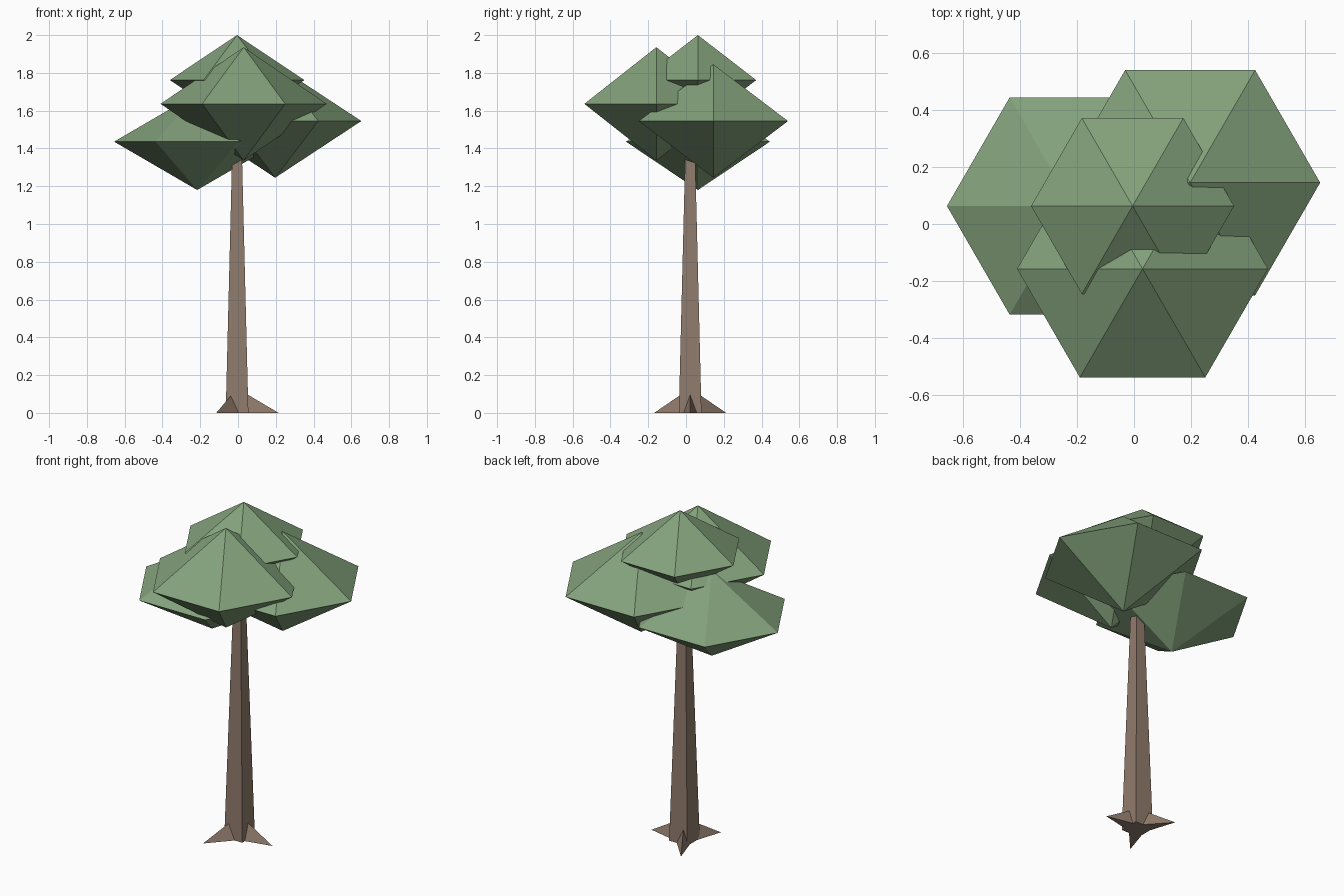
import bpy
from math import cos, sin, pi, radians

if "Cube" in bpy.data.objects:
    bpy.data.objects.remove(bpy.data.objects["Cube"])

CX, CY = -0.005, 0.022  # trunk axis


def material(name, rgb):
    m = bpy.data.materials.new(name)
    m.diffuse_color = (*rgb, 1)
    m.use_nodes = True
    m.node_tree.nodes["Principled BSDF"].inputs["Base Color"].default_value = m.diffuse_color
    return m


leaf = material("leaf_green", (0.23, 0.36, 0.20))
bark = material("bark_brown", (0.28, 0.20, 0.15))


def make(name, verts, faces, mat):
    me = bpy.data.meshes.new(name)
    me.from_pydata(verts, [], faces)
    me.materials.append(mat)
    ob = bpy.data.objects.new(name, me)
    bpy.context.collection.objects.link(ob)
    return ob


def foliage(name, x, y, z, r, h):
    """Six-sided double pyramid."""
    ring = [(x + r * cos(i * pi / 3), y + r * sin(i * pi / 3), z) for i in range(6)]
    verts = ring + [(x, y, z + h), (x, y, z - h)]
    faces = []
    for i in range(6):
        j = (i + 1) % 6
        faces += [(i, j, 6), (j, i, 7)]
    make(name, verts, faces, leaf)


def root(name, angle, length=0.22, width=0.048, height=0.13):
    """Pointed wedge running out from the trunk axis."""
    c, s = cos(angle), sin(angle)
    verts = [(CX + length * c, CY + length * s, 0),
             (CX - width * s, CY + width * c, 0),
             (CX + width * s, CY - width * c, 0),
             (CX, CY, height)]
    make(name, verts, [(0, 1, 3), (2, 0, 3), (1, 2, 3), (0, 2, 1)], bark)


# Crown
foliage("foliage_top", -0.005, 0.063, 1.762, 0.356, 0.238)
foliage("foliage_front", 0.03, -0.157, 1.636, 0.44, 0.30)
foliage("foliage_right", 0.197, 0.145, 1.545, 0.456, 0.30)
foliage("foliage_left", -0.216, 0.063, 1.436, 0.44, 0.256)

# Tapered square trunk
verts = [(CX + sx * w, CY + sy * w, z)
         for w, z in ((0.06, 0), (0.024, 1.45))
         for sx, sy in ((-1, -1), (1, -1), (1, 1), (-1, 1))]
sides = [(i, (i + 1) % 4, (i + 1) % 4 + 4, i + 4) for i in range(4)]
make("trunk", verts, sides + [(3, 2, 1, 0), (4, 5, 6, 7)], bark)

# Three roots
for i in range(3):
    root(f"root_{i + 1}", radians(120 * i))
